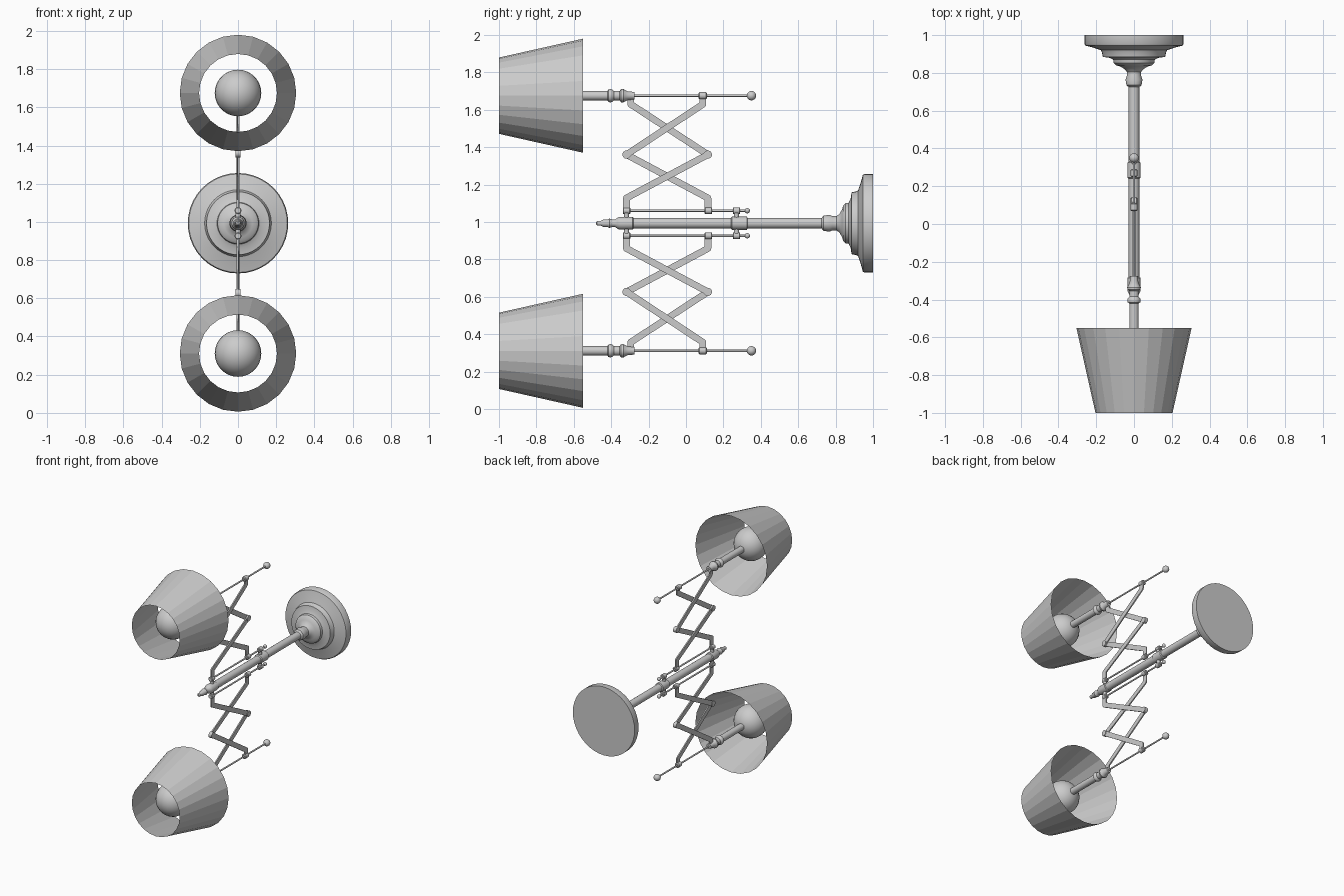
import bpy, bmesh, math
from mathutils import Matrix, Vector

if "Cube" in bpy.data.objects:
    bpy.data.objects.remove(bpy.data.objects["Cube"])

ZC = 0.993          # height of the central tube
LAMP = 0.682        # lamp axis offset above / below the tube
RAIL = 0.067        # slide rail offset above / below the tube


def finish(bm, name, smooth=True):
    bmesh.ops.recalc_face_normals(bm, faces=bm.faces)
    me = bpy.data.meshes.new(name)
    bm.to_mesh(me)
    bm.free()
    ob = bpy.data.objects.new(name, me)
    bpy.context.collection.objects.link(ob)
    if smooth:
        bpy.ops.object.select_all(action='DESELECT')
        ob.select_set(True)
        bpy.context.view_layer.objects.active = ob
        bpy.ops.object.shade_smooth_by_angle(angle=math.radians(35))
    return ob


def lathe(name, profile, z, n=24, caps=True, smooth=True):
    """Turn (y, radius) points around a y-parallel axis at height z."""
    bm = bmesh.new()
    rings = [[bm.verts.new((r * math.sin(2 * math.pi * i / n), y,
                            z + r * math.cos(2 * math.pi * i / n)))
              for i in range(n)] for y, r in profile]
    for a, b in zip(rings, rings[1:]):
        for i in range(n):
            j = (i + 1) % n
            bm.faces.new((a[i], a[j], b[j], b[i]))
    if caps:
        bm.faces.new(rings[0])
        bm.faces.new(rings[-1])
    return finish(bm, name, smooth)


def ball(name, y, z, r):
    bm = bmesh.new()
    bmesh.ops.create_uvsphere(bm, u_segments=24, v_segments=14, radius=r,
                              matrix=Matrix.Translation((0, y, z)))
    return finish(bm, name)


def cyl(name, y, z, r, depth, axis):
    rot = Matrix.Rotation(math.pi / 2, 4, 'Y') if axis == 'X' else Matrix()
    bm = bmesh.new()
    bmesh.ops.create_cone(bm, cap_ends=True, segments=16, radius1=r, radius2=r,
                          depth=depth, matrix=Matrix.Translation((0, y, z)) @ rot)
    return finish(bm, name)


def bar(name, p, q, x, w=0.018, t=0.009):
    """Flat round-ended bar from p to q in the yz plane."""
    p, q = Vector(p), Vector(q)
    a0 = math.atan2(q.y - p.y, q.x - p.x)
    bm = bmesh.new()
    vs = []
    for c, start in ((p, a0 + math.pi / 2), (q, a0 - math.pi / 2)):
        for k in range(9):
            a = start + math.pi * k / 8
            vs.append(bm.verts.new((x - t / 2, c.x + w * math.cos(a), c.y + w * math.sin(a))))
    f = bm.faces.new(vs)
    ext = bmesh.ops.extrude_face_region(bm, geom=[f])
    bmesh.ops.translate(bm, vec=(t, 0, 0),
                        verts=[v for v in ext['geom'] if isinstance(v, bmesh.types.BMVert)])
    return finish(bm, name)


# wall plate with stepped moulding
lathe("wall_plate", [(0.725, 0.028), (0.735, 0.04), (0.765, 0.045), (0.785, 0.038),
                     (0.805, 0.038), (0.82, 0.05), (0.835, 0.075), (0.84, 0.095),
                     (0.852, 0.107), (0.87, 0.11), (0.88, 0.13), (0.885, 0.165),
                     (0.91, 0.17), (0.92, 0.175), (0.935, 0.22), (0.945, 0.258),
                     (0.955, 0.263), (1.0, 0.263)], ZC, 40)
# central tube with finial and sliding sleeve
lathe("central_tube", [(-0.48, 0.006), (-0.475, 0.013), (-0.455, 0.013), (-0.44, 0.02),
                       (-0.42, 0.02), (-0.41, 0.025), (-0.395, 0.02), (-0.38, 0.02),
                       (-0.365, 0.03), (-0.355, 0.034), (-0.285, 0.034), (-0.28, 0.028),
                       (0.74, 0.028)], ZC)
lathe("tube_sleeve", [(0.24, 0.028), (0.245, 0.035), (0.325, 0.035), (0.33, 0.028)], ZC)

for side, s in (("upper", 1), ("lower", -1)):
    zl, zr = ZC + s * LAMP, ZC + s * RAIL

    # shade, bulb and lamp stem
    lathe(side + "_shade", [(-1, 0.204), (-0.55, 0.305)], zl, 24, False, False)
    ball(side + "_bulb", -0.79, zl, 0.122)
    lathe(side + "_lamp_stem", [(-0.72, 0.025), (-0.42, 0.025), (-0.415, 0.033),
                                (-0.405, 0.036), (-0.395, 0.033), (-0.385, 0.025),
                                (-0.355, 0.025), (-0.347, 0.035), (-0.335, 0.036),
                                (-0.325, 0.03), (-0.31, 0.023), (-0.275, 0.02)], zl)
    # lamp rod with end ball and sliding collar
    lathe(side + "_lamp_rod", [(-0.28, 0.006), (0.35, 0.006)], zl, 12)
    ball(side + "_lamp_rod_ball", 0.35, zl, 0.025)
    lathe(side + "_lamp_rod_collar", [(0.068, 0.014), (0.073, 0.019), (0.107, 0.019),
                                      (0.112, 0.014)], zl, 16)
    # slide rail beside the tube
    lathe(side + "_rail", [(-0.33, 0.006), (0.325, 0.006)], zr, 12)
    ball(side + "_rail_ball", 0.328, zr, 0.014)
    for i, y in enumerate((-0.318, 0.12, 0.27)):
        lathe(f"{side}_rail_collar_{i}", [(y - 0.02, 0.014), (y - 0.016, 0.018),
                                          (y + 0.016, 0.018), (y + 0.02, 0.014)], zr, 16)
    for y in (-0.318, 0.27):
        cyl(side + "_rail_post", y, ZC + s * RAIL / 2, 0.014, RAIL, 'Z')

    # scissor linkage
    def pt(y, z):
        return (y, ZC + s * z)
    L, R = -0.318, 0.117
    low, mid, top = 0.135, 0.367, 0.636
    for a, b, x, topy in ((L, R, 0.0045, -0.295), (R, L, -0.0045, 0.09)):
        bar(side + "_bar_foot", pt(a, 0.085), pt(a, low), x)
        bar(side + "_bar_inner", pt(a, low), pt(b, mid), x)
        bar(side + "_bar_outer", pt(b, mid), pt(topy, top), -x)
        bar(side + "_bar_tip", pt(topy, top), pt(topy, 0.665), -x)
        cyl(side + "_elbow_pin", b, ZC + s * mid, 0.022, 0.026, 'X')
